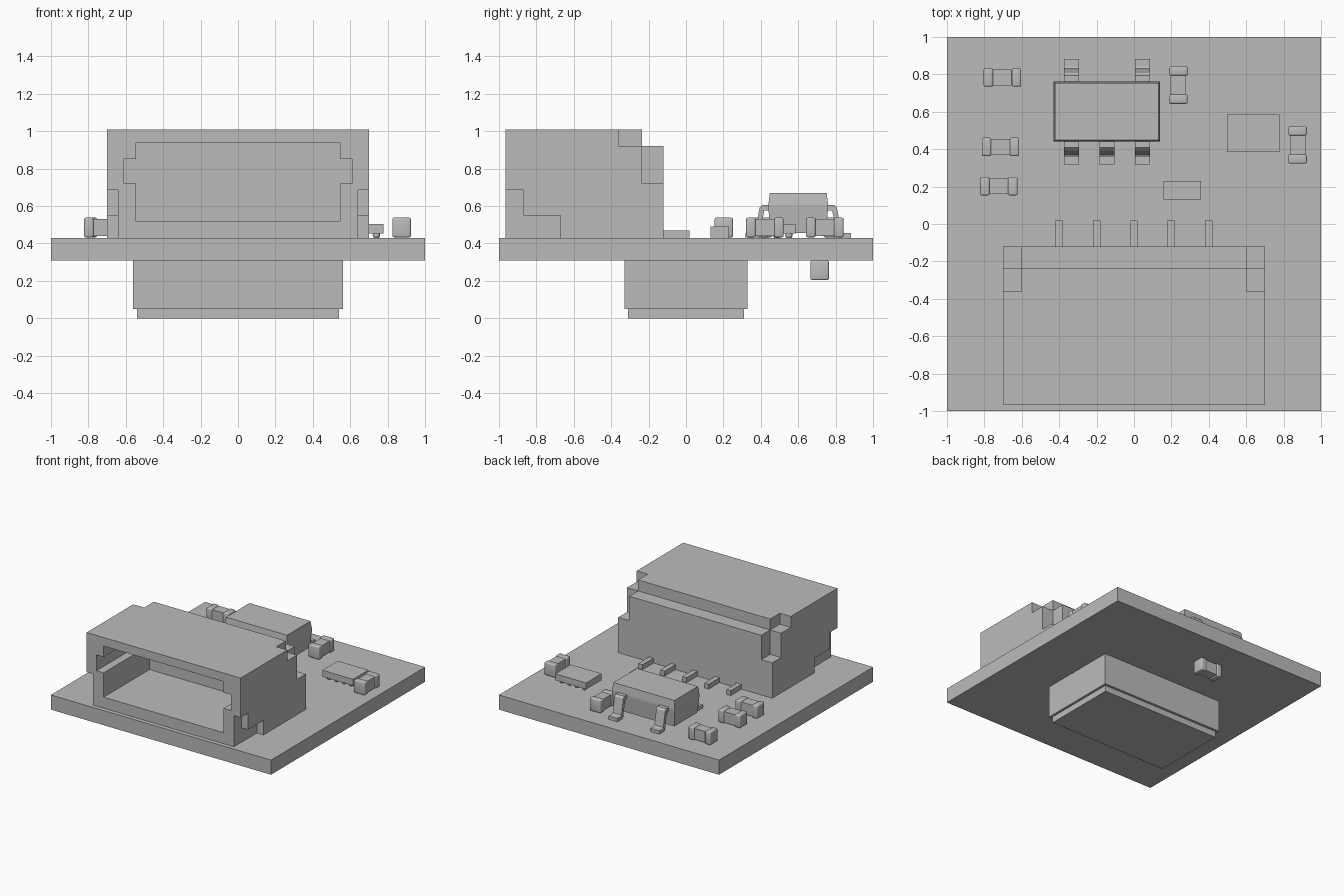
import bpy
import bmesh
from mathutils import Matrix, Vector

cube = bpy.data.objects.get("Cube")
if cube:
    bpy.data.objects.remove(cube, do_unlink=True)

GREY = (0.5, 0.5, 0.5, 1.0)
grey = bpy.data.materials.new("plain grey")
grey.use_nodes = True
grey.diffuse_color = GREY
grey.node_tree.nodes["Principled BSDF"].inputs["Base Color"].default_value = GREY

BOARD_BOTTOM, BOARD_TOP = 0.31, 0.43


def finish(name, bm):
    """Turn a bmesh into a named grey object."""
    bmesh.ops.recalc_face_normals(bm, faces=bm.faces)
    mesh = bpy.data.meshes.new(name)
    bm.to_mesh(mesh)
    bm.free()
    mesh.materials.append(grey)
    obj = bpy.data.objects.new(name, mesh)
    bpy.context.collection.objects.link(obj)
    return obj


def add_box(bm, x, y, z, bevel=0.0):
    """Add a box given as (min, max) ranges, with optional rounded edges."""
    lo, hi = Vector((x[0], y[0], z[0])), Vector((x[1], y[1], z[1]))
    matrix = Matrix.Translation((lo + hi) / 2) @ Matrix.Diagonal((hi - lo).to_4d())
    verts = bmesh.ops.create_cube(bm, size=1, matrix=matrix)["verts"]
    if bevel:
        edges = list({e for v in verts for e in v.link_edges})
        bmesh.ops.bevel(bm, geom=edges, offset=bevel, segments=3,
                        profile=0.5, affect='EDGES')


def box(name, x, y, z):
    bm = bmesh.new()
    add_box(bm, x, y, z)
    return finish(name, bm)


def smooth(obj):
    for o in bpy.context.selected_objects:
        o.select_set(False)
    obj.select_set(True)
    bpy.context.view_layer.objects.active = obj
    bpy.ops.object.shade_smooth_by_angle(angle=0.6)


def cut(target, x, y, z):
    """Subtract a box from the target and discard the cutter."""
    cutter = box("cutter", x, y, z)
    cutter.hide_render = True
    mod = target.modifiers.new("cut", 'BOOLEAN')
    mod.operation = 'DIFFERENCE'
    mod.solver = 'EXACT'
    mod.object = cutter
    bpy.context.view_layer.objects.active = target
    bpy.ops.object.modifier_apply(modifier=mod.name)
    bpy.data.objects.remove(cutter, do_unlink=True)


# Circuit board and the large stepped block underneath
box("circuit_board", (-1, 1), (-1, 1), (BOARD_BOTTOM, BOARD_TOP))
box("underside_block", (-0.56, 0.56), (-0.33, 0.33), (0.05, BOARD_BOTTOM))
box("underside_block_cap", (-0.54, 0.54), (-0.31, 0.31), (0, 0.05))

# Connector housing: socket, side key slots, back step and corner notches
housing = box("connector_housing", (-0.70, 0.70), (-0.965, -0.12), (BOARD_TOP, 1.01))
cut(housing, (-0.545, 0.545), (-1.2, -0.37), (0.52, 0.94))
cut(housing, (-0.61, 0.61), (-1.2, -0.37), (0.72, 0.85))
cut(housing, (-1, 1), (-0.235, 0.2), (0.92, 1.2))
for side in (-1, 1):
    def outer(inner):
        return tuple(sorted((side * inner, side * 0.9)))
    cut(housing, outer(0.60), (-0.36, 0.2), (0.92, 1.2))
    cut(housing, outer(0.60), (-0.235, 0.2), (0.72, 1.2))
    cut(housing, outer(0.64), (-1.2, -0.87), (0.3, 0.685))
    cut(housing, outer(0.64), (-1.2, -0.67), (0.3, 0.55))

# Connector solder pins
for i in range(5):
    x = (i - 2) * 0.2
    box(f"connector_pin_{i + 1}", (x - 0.02, x + 0.02), (-0.13, 0.02), (BOARD_TOP, 0.47))


def chip_part(name, cx, cy, z0, along_y=False):
    """Small two-terminal part: slim body between rounded end caps."""
    half, wide, cap, tall = 0.1, 0.049, 0.05, 0.105
    bm = bmesh.new()
    add_box(bm, (cap - half, half - cap), (-0.042, 0.042), (0.007, tall - 0.007))
    for s in (-1, 1):
        ends = sorted((s * half, s * (half - cap)))
        add_box(bm, ends, (-wide, wide), (0, tall), bevel=0.009)
    turn = Matrix.Rotation(1.5708 if along_y else 0, 4, 'Z')
    bm.transform(Matrix.Translation((cx, cy, z0)) @ turn)
    smooth(finish(name, bm))


# Two-terminal parts above and below the board
chip_part("left_capacitor_back", -0.703, 0.783, 0.433)
chip_part("left_capacitor_middle", -0.713, 0.412, 0.433)
chip_part("left_capacitor_front", -0.722, 0.202, 0.433)
chip_part("upright_capacitor_back", 0.237, 0.742, 0.433, True)
chip_part("upright_capacitor_edge", 0.874, 0.422, 0.433, True)
chip_part("underside_capacitor", -0.125, 0.715, 0.204)

# Plain flat resistor
box("flat_resistor", (0.157, 0.357), (0.132, 0.23), (BOARD_TOP, 0.49))

# Flat chip standing on solder balls
box("ball_chip_body", (0.497, 0.777), (0.385, 0.585), (0.452, 0.505))
bm = bmesh.new()
for col in range(4):
    for row in range(3):
        spot = (0.535 + col * 0.068, 0.42 + row * 0.065, 0.445)
        bmesh.ops.create_uvsphere(bm, u_segments=12, v_segments=8, radius=0.02,
                                  matrix=Matrix.Translation(spot))
smooth(finish("ball_chip_solder_balls", bm))

# Five-lead chip body: tapered above and below a waist
CX, CY = -0.145, 0.60
bm = bmesh.new()
rings = []
for z, inset in ((0.455, 0.012), (0.59, 0), (0.605, 0), (0.67, 0.008)):
    hx, hy = 0.285 - inset, 0.16 - inset
    rings.append([bm.verts.new((CX + sx * hx, CY + sy * hy, z))
                  for sx, sy in ((-1, -1), (1, -1), (1, 1), (-1, 1))])
bm.faces.new(rings[0])
bm.faces.new(rings[-1])
for low, high in zip(rings, rings[1:]):
    for i in range(4):
        j = (i + 1) % 4
        bm.faces.new((low[i], low[j], high[j], high[i]))
finish("lead_chip_body", bm)

# Gull-wing leads, profile as (distance from body, height)
LEAD = [(-0.02, 0.605), (0.035, 0.605), (0.05, 0.59), (0.073, 0.465), (0.085, 0.457),
        (0.125, 0.457), (0.125, 0.43), (0.065, 0.43), (0.05, 0.445), (0.025, 0.575),
        (-0.02, 0.575)]


def lead(name, x, side):
    bm = bmesh.new()
    face = bm.faces.new([bm.verts.new((x - 0.04, CY + side * (0.157 + d), z))
                         for d, z in LEAD])
    new = bmesh.ops.extrude_face_region(bm, geom=[face])["geom"]
    moved = [v for v in new if isinstance(v, bmesh.types.BMVert)]
    bmesh.ops.translate(bm, verts=moved, vec=(0.08, 0, 0))
    finish(name, bm)


for label, offset in (("left", 0.19), ("middle", 0), ("right", -0.19)):
    lead(f"front_{label}_lead", CX + offset, -1)
    if offset:
        lead(f"back_{label}_lead", CX + offset, 1)
